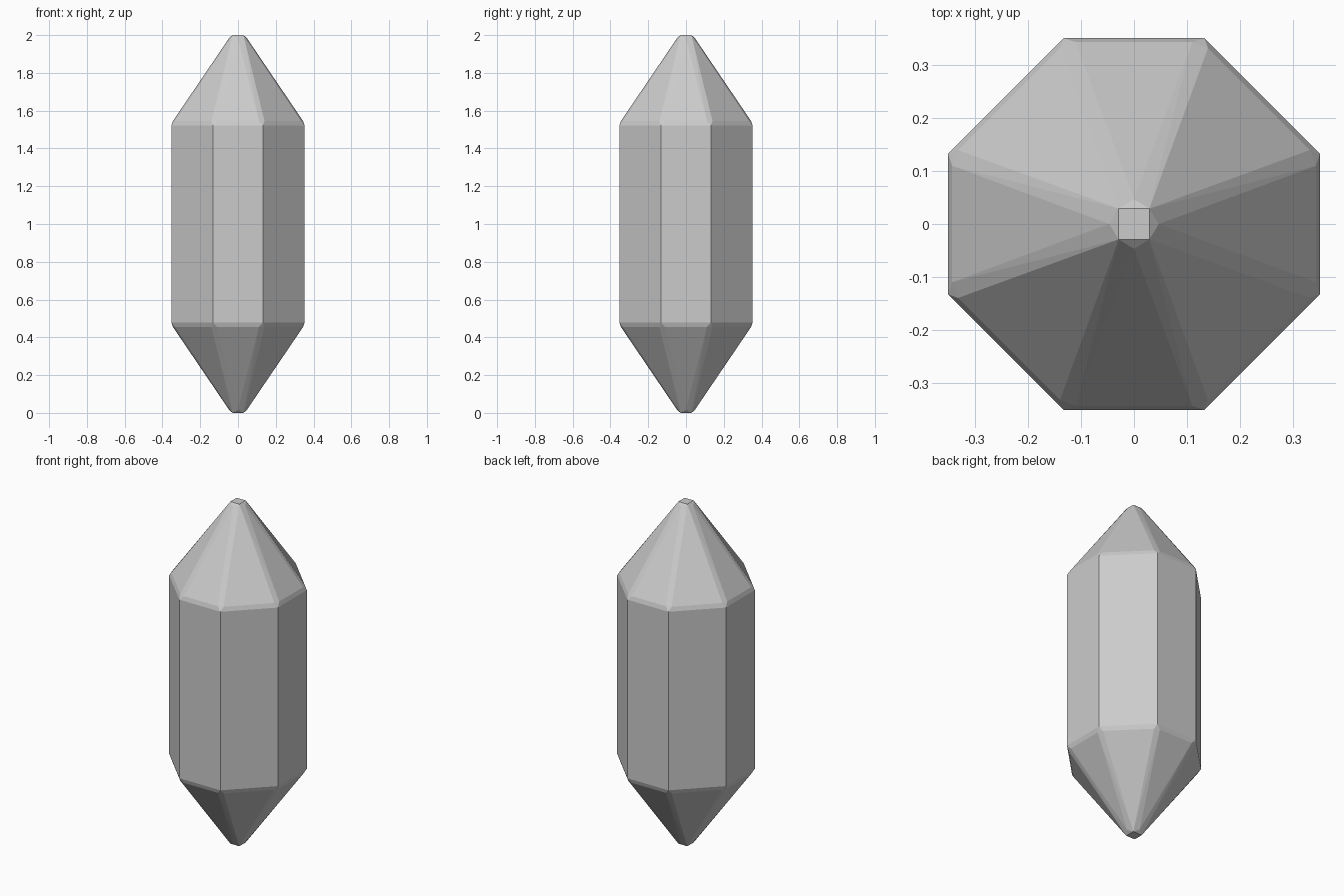
import bpy, bmesh

if "Cube" in bpy.data.objects:
    bpy.data.objects.remove(bpy.data.objects["Cube"])


def eightfold(a, b, z):
    """Mirror one point to all octagon corners, at both ends of the crystal."""
    return {(sx * x, sy * y, h)
            for x, y in ((a, b), (b, a))
            for sx in (1, -1) for sy in (1, -1)
            for h in (z, 2 - z)}


# Feature points of one eighth of the faceted crystal
points = set()
points |= eightfold(0.133, 0.352, 1.522)   # shaft corners
points |= eightfold(0.11, 0.344, 1.546)    # shoulder of the straight facets
points |= eightfold(0.14, 0.333, 1.546)    # shoulder of the diagonal facets
points |= eightfold(0.0, 0.047, 1.984)     # straight facet tips
points |= eightfold(0.029, 0.029, 2.0)     # blunt square tip

# Convex solid through the points
bm = bmesh.new()
for p in sorted(points):
    bm.verts.new(p)
hull = bmesh.ops.convex_hull(bm, input=bm.verts[:])
loose = [v for v in bm.verts if not v.link_faces]
bmesh.ops.delete(bm, geom=loose, context='VERTS')
# Merge coplanar triangles into clean flat facets
bmesh.ops.dissolve_limit(bm, angle_limit=0.02, verts=bm.verts[:], edges=bm.edges[:])
bmesh.ops.recalc_face_normals(bm, faces=bm.faces[:])

mesh = bpy.data.meshes.new("crystal")
bm.to_mesh(mesh)
bm.free()
crystal = bpy.data.objects.new("crystal", mesh)
bpy.context.collection.objects.link(crystal)
